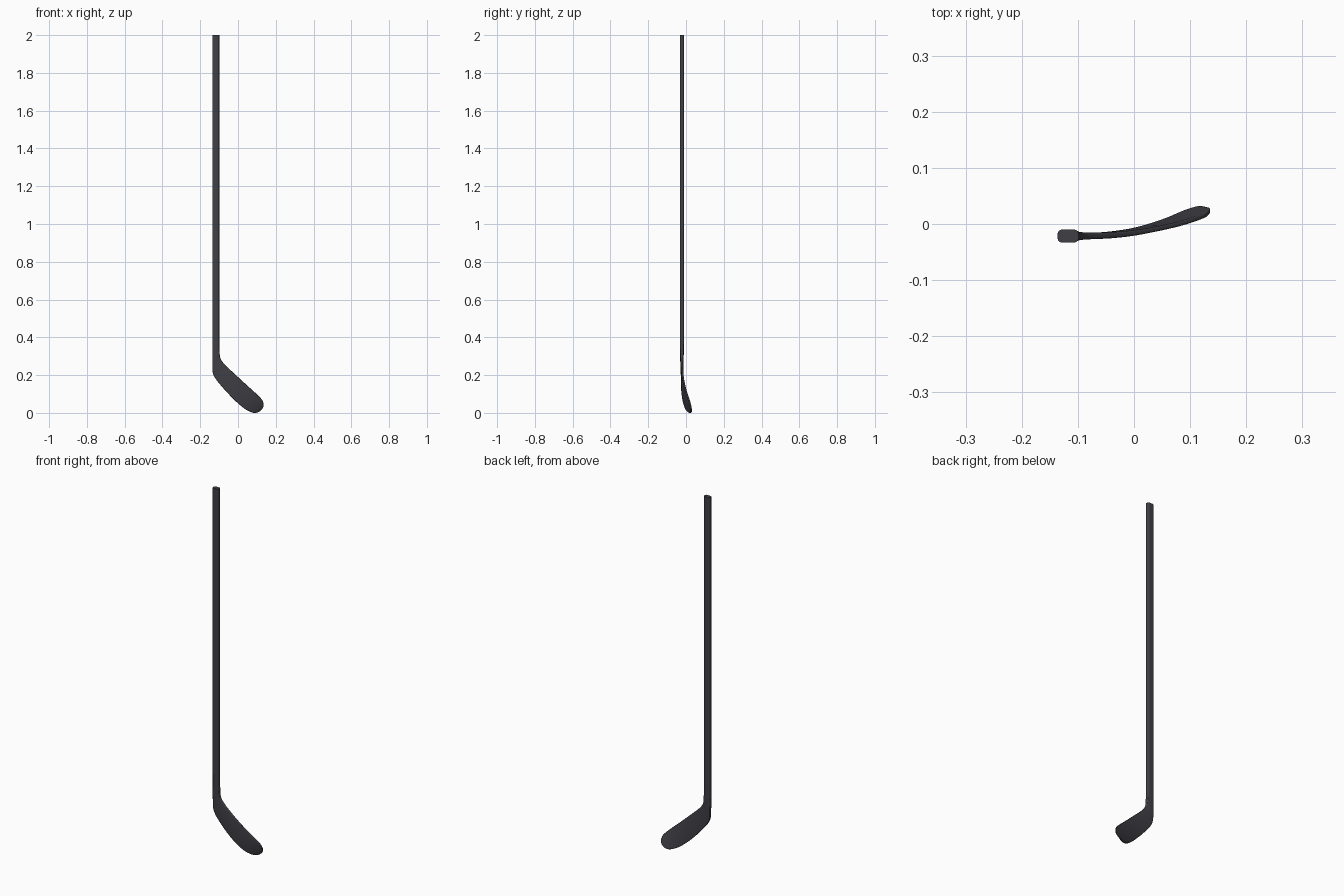
import bpy, bmesh, math
from mathutils import Vector

if "Cube" in bpy.data.objects:
    bpy.data.objects.remove(bpy.data.objects["Cube"])

mat = bpy.data.materials.new("dark_composite")
mat.diffuse_color = (0.05, 0.05, 0.06, 1)
mat.use_nodes = True
mat.node_tree.nodes["Principled BSDF"].inputs["Base Color"].default_value = mat.diffuse_color


def spline(rows, n):
    """Catmull-Rom interpolation through rows of numbers."""
    out = []
    for i in range(len(rows) - 1):
        quad = [Vector(rows[min(max(i + k, 0), len(rows) - 1)]) for k in (-1, 0, 1, 2)]
        a, b, c, d = quad
        for s in range(n):
            t = s / n
            out.append(0.5 * (2 * b + (c - a) * t + (2 * a - 5 * b + 4 * c - d) * t * t
                              + (3 * b - a - 3 * c + d) * t ** 3))
    return out + [Vector(rows[-1])]


def ring(row):
    """Rounded rectangle between two edge points, thickness along the face normal."""
    p, q, th = Vector(row[0:3]), Vector(row[3:6]), row[6]
    mid, axis = (p + q) / 2, (p - q)
    half, axis = axis.length / 2, axis.normalized()
    nrm = (Vector((0, 1, 0)) - axis * axis.y).normalized()
    r = min(th * 0.33, half * 0.5)
    pts = []
    for sx, sy, a0 in ((1, 1, 0), (-1, 1, 90), (-1, -1, 180), (1, -1, 270)):
        for k in range(5):
            a = math.radians(a0 + k * 22.5)
            pts.append(mid + axis * (sx * (half - r) + r * math.cos(a))
                       + nrm * (sy * (th / 2 - r) + r * math.sin(a)))
    return pts


def loft(name, rows):
    bm = bmesh.new()
    rings = [[bm.verts.new(p) for p in ring(r)] for r in rows]
    for a, b in zip(rings, rings[1:]):
        for i in range(len(a)):
            j = (i + 1) % len(a)
            bm.faces.new((a[i], a[j], b[j], b[i]))
    bm.faces.new(rings[0])
    bm.faces.new(rings[-1])
    bmesh.ops.recalc_face_normals(bm, faces=bm.faces)
    me = bpy.data.meshes.new(name)
    bm.to_mesh(me)
    bm.free()
    ob = bpy.data.objects.new(name, me)
    bpy.context.collection.objects.link(ob)
    me.materials.append(mat)
    bpy.ops.object.select_all(action='DESELECT')
    ob.select_set(True)
    bpy.context.view_layer.objects.active = ob
    bpy.ops.object.shade_smooth_by_angle(angle=math.radians(40))
    return ob


# Straight shaft
Y = -0.0215
loft("shaft", [(-0.099, Y, z, -0.136, Y, z, 0.023) for z in (0.42, 1.2, 2.0)])

# Curved blade: upper edge x y z, lower edge x y z, thickness
blade = [
    (-0.099, Y, 0.42, -0.136, Y, 0.42, 0.023),
    (-0.098, Y, 0.33, -0.136, Y, 0.27, 0.018),
    (-0.092, Y, 0.288, -0.135, Y, 0.220, 0.014),
    (-0.073, -0.021, 0.259, -0.122, -0.0215, 0.186, 0.012),
    (-0.040, -0.020, 0.227, -0.092, -0.0215, 0.147, 0.011),
    (0.000, -0.016, 0.190, -0.050, -0.019, 0.100, 0.010),
    (0.040, -0.009, 0.153, -0.005, -0.012, 0.055, 0.009),
    (0.080, 0.000, 0.117, 0.035, -0.001, 0.022, 0.009),
    (0.110, 0.009, 0.089, 0.062, 0.009, 0.007, 0.009),
    (0.128, 0.016, 0.068, 0.085, 0.019, 0.000, 0.009),
    (0.1345, 0.021, 0.050, 0.102, 0.025, 0.002, 0.009),
    (0.1355, 0.024, 0.038, 0.115, 0.0285, 0.008, 0.008),
    (0.132, 0.026, 0.026, 0.125, 0.0275, 0.017, 0.007),
]
loft("blade", spline(blade, 5))
